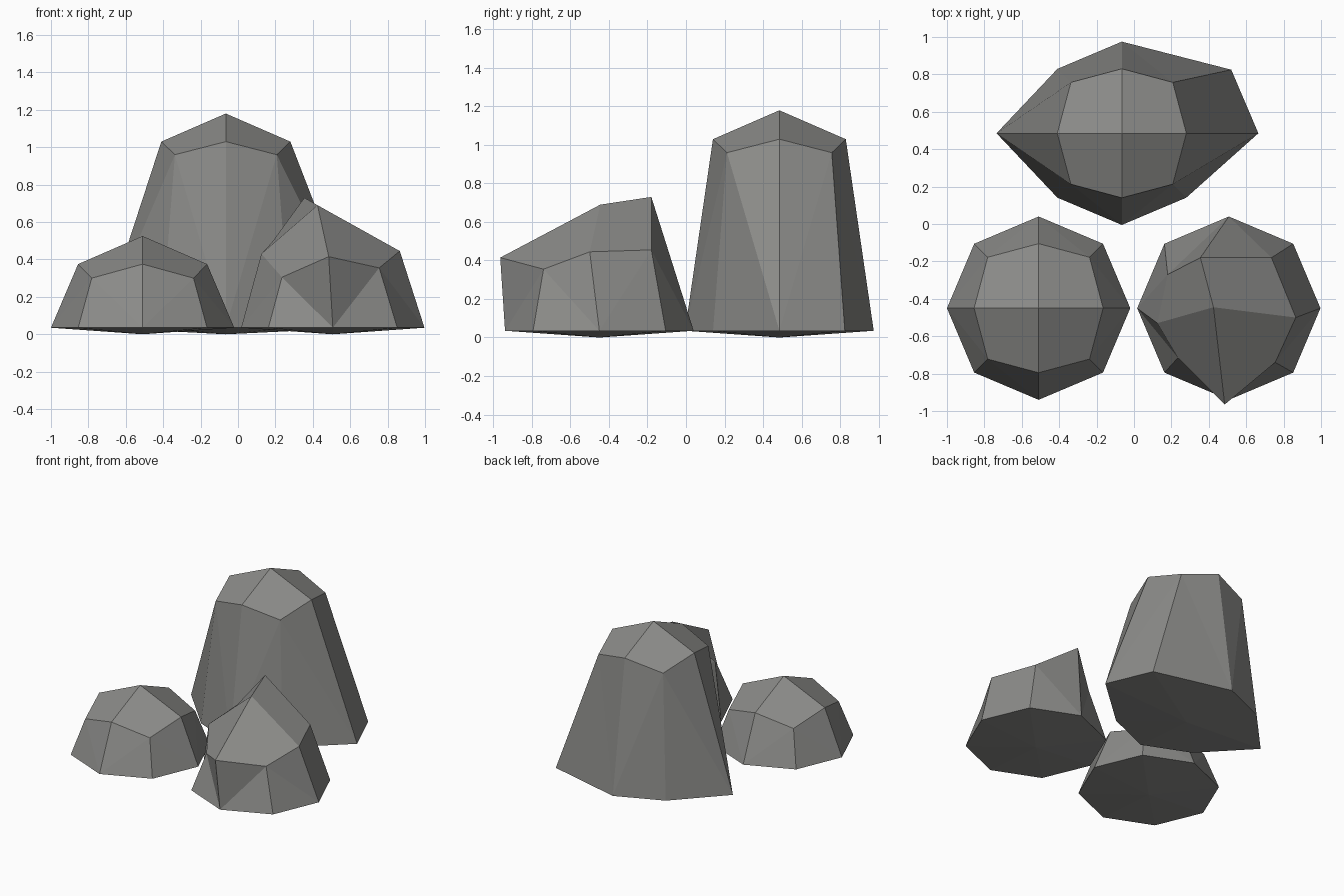
import bpy, bmesh, math

if "Cube" in bpy.data.objects:
    bpy.data.objects.remove(bpy.data.objects["Cube"])

stone = bpy.data.materials.new("stone grey")
stone.diffuse_color = (0.26, 0.26, 0.25, 1)
stone.use_nodes = True
stone.node_tree.nodes["Principled BSDF"].inputs["Base Color"].default_value = stone.diffuse_color

RIM_Z = 0.035


def octagon(cx, cy, cardinal, diagonal, z_card, z_diag):
    """Eight points, counter-clockwise from +x, alternating cardinal / diagonal."""
    pts = []
    for i in range(8):
        a = i * math.pi / 4
        r, z = (diagonal, z_diag) if i % 2 else (cardinal, z_card)
        pts.append((cx + r * math.cos(a), cy + r * math.sin(a), z))
    return pts


def rock(name, centre, apex, shoulder, rim):
    """Four-quad cap, eight sloping sides and a shallow pointed underside."""
    bm = bmesh.new()
    top = bm.verts.new(apex)
    bottom = bm.verts.new((*centre, 0))
    up = [bm.verts.new(p) for p in shoulder]
    low = [bm.verts.new(p) for p in rim]
    for i in range(8):
        j = (i + 1) % 8
        # sides split from the cardinal rim corner to the diagonal shoulder corner
        if i % 2 == 0:
            bm.faces.new((low[i], low[j], up[j]))
            bm.faces.new((low[i], up[j], up[i]))
        else:
            bm.faces.new((low[i], low[j], up[i]))
            bm.faces.new((low[j], up[j], up[i]))
        bm.faces.new((bottom, low[j], low[i]))
    for i in range(0, 8, 2):
        bm.faces.new((top, up[i], up[i + 1], up[(i + 2) % 8]))
    bmesh.ops.recalc_face_normals(bm, faces=bm.faces)
    mesh = bpy.data.meshes.new(name)
    bm.to_mesh(mesh)
    bm.free()
    mesh.materials.append(stone)
    obj = bpy.data.objects.new(name, mesh)
    bpy.context.collection.objects.link(obj)


# Small regular rock, front left
c = (-0.51, -0.45)
rock("small_rock", c, (*c, 0.525),
     octagon(*c, 0.345, 0.385, 0.375, 0.30),
     octagon(*c, 0.49, 0.487, RIM_Z, RIM_Z))

# Tall rock at the back, with a flared rim
c = (-0.065, 0.485)
rim = octagon(*c, 0.49, 0.487, RIM_Z, RIM_Z)
rim[0] = (0.665, 0.485, RIM_Z)
rim[1] = (0.52, 0.825, RIM_Z)
rim[4] = (-0.735, 0.485, RIM_Z)
rock("tall_rock", c, (*c, 1.18),
     octagon(*c, 0.345, 0.385, 1.03, 0.96), rim)

# Slanted rock, front right, with an irregular shoulder
c = (0.507, -0.45)
shoulder = [(0.865, -0.50, 0.445), (0.735, -0.18, 0.455),
            (0.355, -0.18, 0.73), (0.18, -0.27, 0.49),
            (0.125, -0.53, 0.43), (0.235, -0.715, 0.305),
            (0.485, -0.965, 0.415), (0.755, -0.74, 0.355)]
rock("slanted_rock", c, (0.425, -0.445, 0.69), shoulder,
     octagon(*c, 0.49, 0.487, RIM_Z, RIM_Z))
